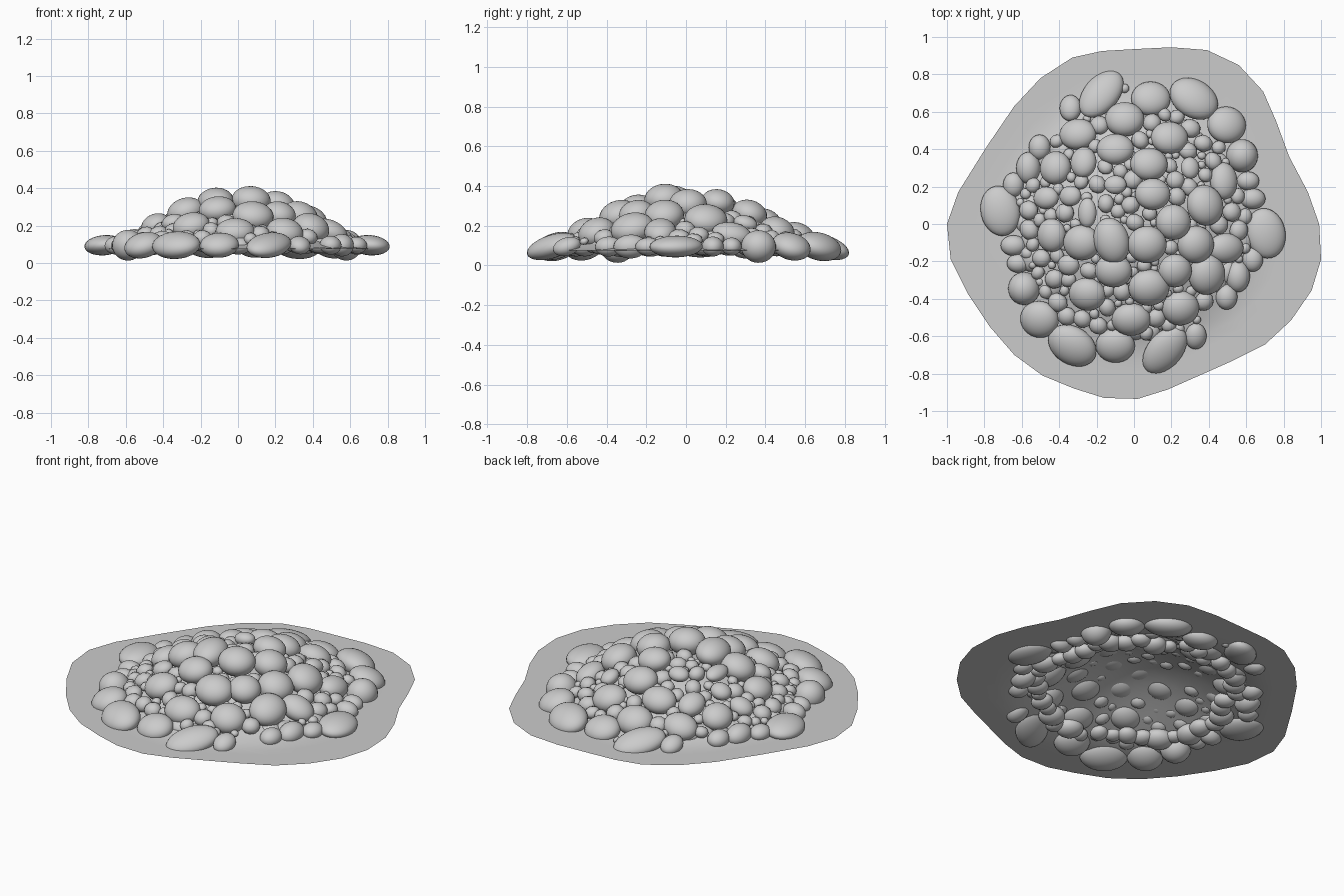
import bpy, bmesh, math, random
from mathutils import Matrix, Vector

if "Cube" in bpy.data.objects:
    bpy.data.objects.remove(bpy.data.objects["Cube"])

random.seed(7)


def swell(r):
    # mound profile: 1 at the centre, 0 at the foot
    return math.cos(math.pi * r / 1.44) ** 1.5 if r < 0.72 else 0.0


def ground_z(r):
    return 0.075 + 0.205 * swell(r)


def stone_z(r):
    return 0.092 + 0.258 * swell(r)


def finish(bm, name):
    me = bpy.data.meshes.new(name)
    bm.to_mesh(me)
    bm.free()
    for p in me.polygons:
        p.use_smooth = True
    ob = bpy.data.objects.new(name, me)
    bpy.context.collection.objects.link(ob)
    return ob


def add_stone(bm, x, y, z, size, angle, tilt=0.0, fine=True):
    # squashed ball, turned about z, then leaned outwards with the slope
    axis = Vector((-y, x, 0)) if (x or y) else Vector((1, 0, 0))
    m = (Matrix.Translation((x, y, z)) @ Matrix.Rotation(tilt, 4, axis.normalized())
         @ Matrix.Rotation(math.radians(angle), 4, 'Z') @ Matrix.Diagonal((*size, 1)))
    if fine:
        bmesh.ops.create_uvsphere(bm, u_segments=28, v_segments=16, radius=1, matrix=m)
    else:
        bmesh.ops.create_icosphere(bm, subdivisions=2, radius=1, matrix=m)


# ground sheet: irregular outline drawn inwards in rings over the mound
outline = [(.99, 0), (.93, .17), (.83, .36), (.76, .55), (.69, .71), (.56, .85), (.39, .93),
           (.2, .945), (0, .935), (-.17, .925), (-.33, .89), (-.5, .78), (-.64, .63),
           (-.79, .41), (-.94, .17), (-1, 0), (-.98, -.19), (-.89, -.37), (-.77, -.55),
           (-.64, -.7), (-.49, -.81), (-.32, -.88), (-.16, -.93), (.02, -.935), (.18, -.885),
           (.35, -.81), (.53, -.73), (.7, -.645), (.84, -.515), (.95, -.355), (1, -.19)]
bm = bmesh.new()
rings, n = 14, len(outline)
grid = []
for k in range(1, rings + 1):
    s = k / rings
    grid.append([bm.verts.new((x * s, y * s, ground_z(math.hypot(x, y) * s))) for x, y in outline])
centre = bm.verts.new((0, 0, ground_z(0)))
for i in range(n):
    j = (i + 1) % n
    bm.faces.new((centre, grid[0][i], grid[0][j]))
    for a, b in zip(grid, grid[1:]):
        bm.faces.new((a[i], b[i], b[j], a[j]))
finish(bm, "ground_sheet")

# foot stones: x, y, half sizes, turn; each repeats half a turn round
foot = [(.17, -.685, .15, .095, .058, 52), (.335, -.61, .058, .072, .045, 0),
        (-.095, -.66, .105, .095, .062, 0), (-.325, -.66, .138, .105, .068, -32),
        (-.5, -.52, .105, .1, .065, 0), (-.583, -.355, .085, .088, .082, 0),
        (-.615, -.22, .06, .05, .045, 0), (-.64, -.125, .068, .055, .05, 0),
        (-.71, .06, .105, .135, .054, 12), (-.64, .2, .055, .065, .045, 0),
        (-.56, .29, .065, .085, .06, 0), (-.5, .4, .058, .068, .05, 0)]
# slope and crown stones: x, y, half sizes across, turn
slope = [(-.05, .56, .105, .095, 0), (.19, .46, .1, .09, 0), (-.1, .4, .1, .085, 0),
         (.08, .32, .1, .09, 0), (-.27, .33, .07, .085, 0), (-.42, .3, .085, .09, 0),
         (-.3, .48, .1, .085, 0), (.48, .23, .075, .1, 0), (.38, .1, .1, .11, 20),
         (.1, .16, .095, .085, 0), (.21, .01, .095, .095, 0), (-.1, .21, .06, .05, 0)]
crown = [(-.12, -.09, .095, .125, 15), (.07, -.11, .105, .1, 0), (-.28, -.1, .1, .095, 0),
         (-.11, -.25, .1, .09, 0), (.08, -.34, .11, .1, 0), (-.25, -.375, .1, .09, 0),
         (.22, -.25, .09, .09, 0), (.39, -.27, .1, .11, 0), (.33, -.11, .1, .1, 0),
         (.49, -.13, .1, .08, 0), (-.015, -.51, .105, .09, 0), (.25, -.45, .1, .095, 0),
         (-.44, -.06, .08, .09, 0), (-.25, .06, .05, .08, 0), (-.35, -.22, .06, .055, 0),
         (-.47, .14, .07, .06, 0), (-.34, .15, .06, .055, 0), (.3, .3, .05, .06, 0)]
placed = []
bm = bmesh.new()
for x, y, a, b, c, t in foot:
    lean = .36 if abs(y) > .5 else .08
    for s in (1, -1):
        px, py = x * s - .005, y * s + .01
        add_stone(bm, px, py, max(.095, c + .01), (a, b, c), t, lean)
        placed.append((px, py, (a + b) / 2))
finish(bm, "foot_stones")

bm = bmesh.new()
for x, y, a, b, t in slope + crown:
    r = math.hypot(x, y)
    add_stone(bm, x, y, stone_z(r), (a, b, .76 * min(a, b)), t, min(.4, r))
    placed.append((x, y, (a + b) / 2))
finish(bm, "mound_stones")

# bottom layer of stones tucked under the lower slope
bm = bmesh.new()
for i in range(40):
    t = math.tau * i / 40
    r, k = random.uniform(.5, .59), random.uniform(.045, .08)
    add_stone(bm, r * math.cos(t), r * math.sin(t), .095, (k, .9 * k, .65 * k),
              random.uniform(0, 180), .1)
finish(bm, "base_stones")

# pebbles filling the gaps, larger ones first
bm = bmesh.new()
for radius, tries in ((.052, 1500), (.04, 2500), (.03, 3000), (.022, 2500)):
    for _ in range(tries):
        r, t = .62 * math.sqrt(random.random()), random.uniform(0, math.tau)
        x, y = r * math.cos(t), r * math.sin(t)
        if all(math.hypot(x - px, y - py) > .8 * (pr + radius) for px, py, pr in placed):
            k = radius * random.uniform(.85, 1.15)
            add_stone(bm, x, y, ground_z(r) + .024, (k, radius, .8 * radius),
                      random.uniform(0, 180), min(.4, r), False)
            placed.append((x, y, radius))
add_stone(bm, -.05, .725, .085, (.025, .025, .02), 0, 0, False)
finish(bm, "pebbles")
